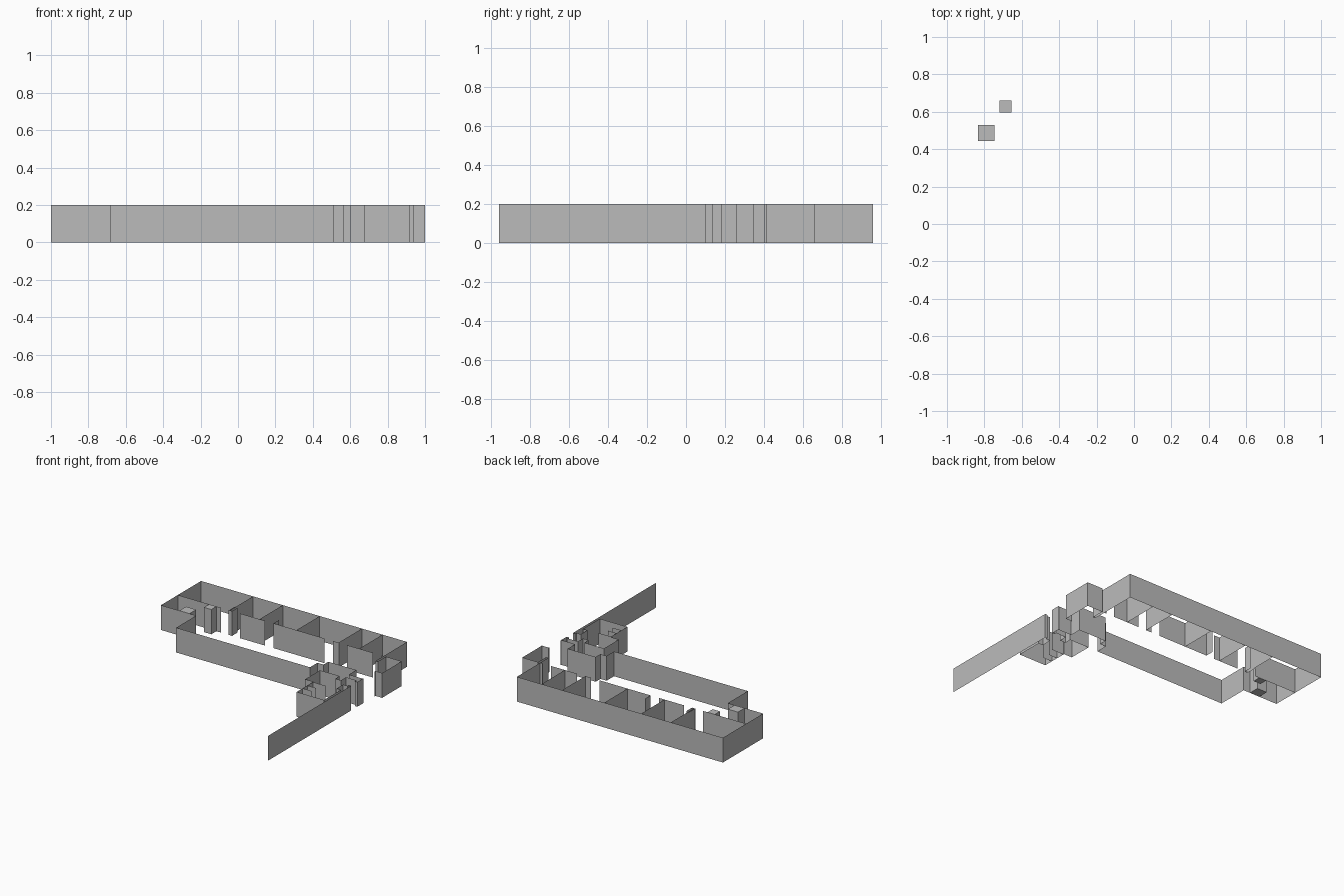
import bpy
import bmesh

cube = bpy.data.objects.get("Cube")
if cube:
    bpy.data.objects.remove(cube, do_unlink=True)

HEIGHT = 0.2
CORRIDOR = 0.66   # line of the wall between the rooms and the corridor
BACK = 0.957

plaster = bpy.data.materials.new("grey plaster")
plaster.use_nodes = True
GREY = (0.5, 0.5, 0.5, 1)
plaster.diffuse_color = GREY
plaster.node_tree.nodes["Principled BSDF"].inputs["Base Color"].default_value = GREY


def finish(name, bm):
    mesh = bpy.data.meshes.new(name)
    bm.to_mesh(mesh)
    bm.free()
    mesh.materials.append(plaster)
    obj = bpy.data.objects.new(name, mesh)
    bpy.context.scene.collection.objects.link(obj)
    return obj


def wall(name, *paths):
    """Raise thin sheet walls along one or more plan lines."""
    bm = bmesh.new()
    for path in paths:
        low = [bm.verts.new((x, y, 0)) for x, y in path]
        edges = [bm.edges.new(pair) for pair in zip(low, low[1:])]
        raised = bmesh.ops.extrude_edge_only(bm, edges=edges)["geom"]
        tops = [v for v in raised if isinstance(v, bmesh.types.BMVert)]
        bmesh.ops.translate(bm, verts=tops, vec=(0, 0, HEIGHT))
    return finish(name, bm)


def pillar(name, x0, x1, y0, y1):
    """Closed full-height block."""
    bm = bmesh.new()
    bmesh.ops.create_cube(bm, size=1)
    bmesh.ops.scale(bm, verts=bm.verts, vec=(x1 - x0, y1 - y0, HEIGHT))
    bmesh.ops.translate(bm, verts=bm.verts,
                        vec=((x0 + x1) / 2, (y0 + y1) / 2, HEIGHT / 2))
    return finish(name, bm)


# Outer shell: right end of the rooms, round the back to the stepped front
wall("outer_wall",
     [(0.94, 0.40), (0.94, 0.41), (1, 0.41), (1, CORRIDOR), (0.86, CORRIDOR),
      (0.86, 0.555), (0.84, 0.555), (0.84, BACK), (-1, BACK), (-1, 0.445),
      (-0.685, 0.445), (-0.685, 0.19), (0.51, 0.19), (0.51, 0.285),
      (0.565, 0.285), (0.565, 0.345), (0.815, 0.345), (0.815, 0.25),
      (0.94, 0.25)])

# Corridor wall, broken by doorways
spans = [(-1, -0.615), (-0.545, -0.515), (-0.445, -0.22), (-0.145, 0.31),
         (0.385, 0.44), (0.51, 0.745), (0.82, 0.84)]
wall("corridor_wall", *[[(a, CORRIDOR), (b, CORRIDOR)] for a, b in spans])

# Partitions between the rooms, and short door returns
wall("room_partitions",
     *[[(x, CORRIDOR), (x, BACK)] for x in (-0.535, -0.27, 0.06, 0.437, 0.62)])
wall("door_returns",
     *[[(x, CORRIDOR), (x, y)] for x, y in ((-0.542, 0.745), (-0.515, 0.73), (-0.145, 0.73))])

# Entrance room with its stepped back wall
wall("entrance_room_wall",
     [(0.94, 0.26), (0.94, 0.18), (0.92, 0.18), (0.92, 0.2), (0.825, 0.2),
      (0.825, 0.135), (0.775, 0.135), (0.775, 0.19), (0.6, 0.19), (0.6, 0),
      (0.675, 0), (0.675, -0.007), (0.785, -0.007)])

# Washroom and the long boundary wall running to the front
wall("washroom_wall",
     [(0.675, -0.007), (0.675, -0.215), (0.92, -0.215), (0.92, 0), (0.88, 0),
      (0.88, 0.085), (0.92, 0.085), (0.92, 0.1), (0.94, 0.1)])
wall("stall_dividers", *[[(0.675, y), (0.755, y)] for y in (-0.08, -0.14)])
wall("long_boundary_wall", [(0.94, 0.1), (0.94, -0.957)])

# Solid blocks in the left end of the corridor
pillar("large_pillar", -0.835, -0.745, 0.445, 0.53)
pillar("small_pillar", -0.72, -0.655, 0.595, CORRIDOR)
